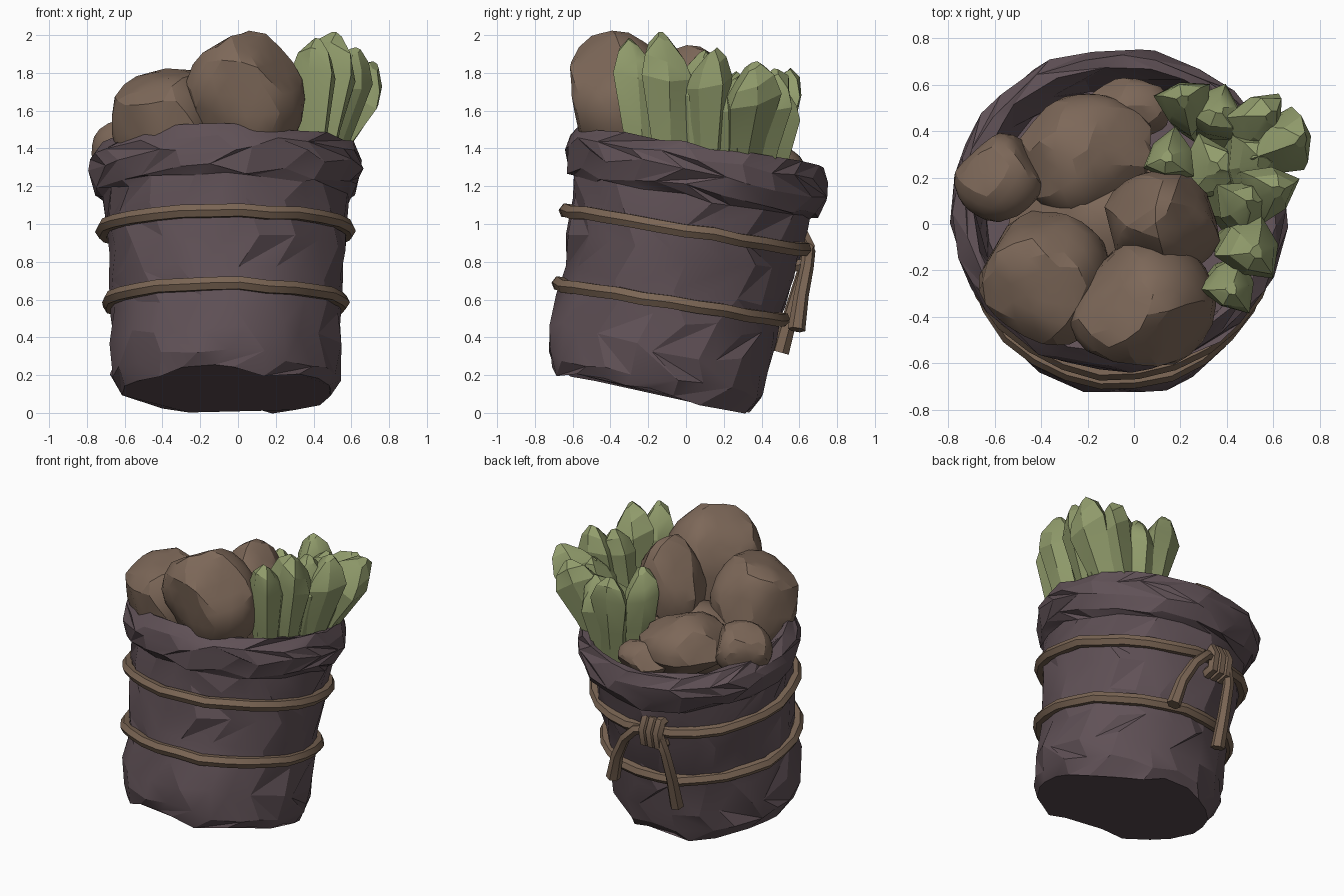
import bpy, bmesh, random
from math import sin, cos, pi, radians
from mathutils import Vector, Matrix

random.seed(7)
if "Cube" in bpy.data.objects:
    bpy.data.objects.remove(bpy.data.objects["Cube"], do_unlink=True)


def material(name, rgb):
    m = bpy.data.materials.new(name)
    m.use_nodes = True
    color = (*rgb, 1)
    m.diffuse_color = color
    bsdf = m.node_tree.nodes["Principled BSDF"]
    bsdf.inputs["Base Color"].default_value = color
    bsdf.inputs["Roughness"].default_value = 0.9
    return m


CLOTH = material("plum cloth", (0.118, 0.083, 0.095))
POTATO = material("potato brown", (0.205, 0.138, 0.099))
LEAF = material("leaf green", (0.285, 0.335, 0.15))
ROPE = material("rope brown", (0.195, 0.13, 0.088))

# The whole sack leans backwards and is slightly flattened front to back
LEAN = (Matrix.Translation((-0.065, -0.182, 0.1)) @ Matrix.Rotation(radians(-11.5), 4, 'X')
        @ Matrix.Diagonal((1, 0.972, 1, 1)))


def jitter(a):
    return random.uniform(-a, a)


def shade(ob, angle):
    bpy.ops.object.select_all(action='DESELECT')
    ob.select_set(True)
    bpy.context.view_layer.objects.active = ob
    bpy.ops.object.shade_smooth_by_angle(angle=radians(angle))


def finish(bm, name, mat, angle):
    bmesh.ops.recalc_face_normals(bm, faces=bm.faces)
    me = bpy.data.meshes.new(name)
    bm.to_mesh(me)
    bm.free()
    me.materials.append(mat)
    ob = bpy.data.objects.new(name, me)
    bpy.context.collection.objects.link(ob)
    shade(ob, angle)
    return ob


def skin(bm, rings):
    """Join rings of vertices with randomly turned triangles and cap the ends."""
    for lo, hi in zip(rings, rings[1:]):
        n = len(lo)
        for i in range(n):
            a, b, c, d = lo[i], lo[(i + 1) % n], hi[(i + 1) % n], hi[i]
            if random.random() < 0.5:
                bm.faces.new((a, b, c))
                bm.faces.new((a, c, d))
            else:
                bm.faces.new((a, b, d))
                bm.faces.new((b, c, d))
    bm.faces.new(rings[0])
    bm.faces.new(rings[-1])


# Sack: crumpled lathe with a folded cuff and a hollow mouth
def sack():
    profile = [(.565, .02), (.61, .1), (.615, .25), (.605, .42), (.61, .58), (.63, .76),
               (.645, .92), (.655, 1.07), (.695, 1.1), (.73, 1.19), (.72, 1.27),
               (.675, 1.34), (.63, 1.33), (.6, 1.2), (.57, 1.08)]
    n = 22
    bm = bmesh.new()
    rings = []
    for k, (r, s) in enumerate(profile):
        ring = []
        for i in range(n):
            t = 2 * pi * (i + k % 2 * 0.5 + jitter(0.32)) / n
            rr = r + jitter(0.016 if k < 8 else 0.01)
            ss = s + jitter(0.012 if k > 9 else 0.03)
            if k > 7:
                ss += 0.02 * sin(t)
            ring.append(bm.verts.new(LEAN @ Vector((rr * cos(t), rr * sin(t), ss))))
        rings.append(ring)
    skin(bm, rings)
    finish(bm, "sack", CLOTH, 18)


# Ropes: bevelled paths
def rope(name, pts, depth, widths=None, cyclic=False):
    cu = bpy.data.curves.new(name, 'CURVE')
    cu.dimensions = '3D'
    cu.bevel_depth = depth
    cu.bevel_resolution = 1
    cu.use_fill_caps = True
    sp = cu.splines.new('POLY')
    sp.points.add(len(pts) - 1)
    for i, (p, q) in enumerate(zip(sp.points, pts)):
        p.co = (*q, 1)
        p.radius = widths[i] if widths else 1
    sp.use_cyclic_u = cyclic
    cu.materials.append(ROPE)
    ob = bpy.data.objects.new(name, cu)
    bpy.context.collection.objects.link(ob)
    bpy.ops.object.select_all(action='DESELECT')
    ob.select_set(True)
    bpy.context.view_layer.objects.active = ob
    bpy.ops.object.convert(target='MESH')
    shade(bpy.context.view_layer.objects.active, 50)


def hoop(name, radius, height):
    pts = []
    for i in range(26):
        t = 2 * pi * i / 26
        r = radius + jitter(0.008)
        z = height + 0.025 * sin(t) + jitter(0.008)
        pts.append(LEAN @ Vector((r * cos(t), r * sin(t), z)))
    rope(name, pts, 0.039, cyclic=True)


# Potatoes: ellipsoids with random flattened sides
def potato(name, centre, size, lean_x=0, lean_y=0):
    bm = bmesh.new()
    bmesh.ops.create_icosphere(bm, subdivisions=3, radius=1.1)
    for _ in range(14):
        d = Vector((jitter(1), jitter(1), jitter(1))).normalized()
        limit = random.uniform(0.84, 0.96)
        for v in bm.verts:
            over = v.co.dot(d) - limit
            if over > 0:
                v.co -= d * over
    turn = Matrix.Rotation(radians(lean_x), 4, 'X') @ Matrix.Rotation(radians(lean_y), 4, 'Y')
    bm.transform(Matrix.Translation(centre) @ turn @ Matrix.Diagonal((*size, 1)))
    finish(bm, name, POTATO, 22)


# Leafy stalks: creased prongs that swell and end in a slanted point
def stalk(name, base, tip, width):
    base, tip = Vector(base), Vector(tip)
    axis = tip - base
    turn = axis.to_track_quat('Z', 'Y')
    bm = bmesh.new()
    rings = []
    spin, slant = jitter(1), jitter(pi)
    for f, r in ((0, .6), (.4, .78), (.75, 1), (.88, .76), (.98, .22)):
        ring = []
        for i in range(6):
            t = 2 * pi * i / 6 + spin
            rr = width * r * (1.08 if i % 2 else 0.8) * random.uniform(0.9, 1.1)
            rise = 0.06 * f * cos(t - slant) * (0.4 if f > 0.95 else 1)
            off = turn @ Vector((rr * cos(t), rr * sin(t), rise))
            ring.append(bm.verts.new(base + axis * f + off))
        rings.append(ring)
    skin(bm, rings)
    finish(bm, name, LEAF, 22)


sack()
hoop("upper_rope", 0.655, 0.885)
hoop("lower_rope", 0.622, 0.495)

# Knot and loose ends at the back
for i, x in enumerate((-.235, -.18, -.125)):
    rope(f"knot_loop_{i + 1}", [(x, .56, .95), (x, .62, .945), (x, .65, .88), (x, .635, .79),
                                (x, .57, .78)], 0.038)
rope("long_rope_end", [(-.18, .61, .88), (-.24, .64, .85), (-.27, .62, .74), (-.28, .56, .54),
                       (-.28, .5, .32)], 0.036, (1, 1, 1, 1.1, 1.3))
rope("short_rope_end", [(-.16, .61, .88), (-.06, .65, .86), (.03, .64, .77), (.11, .61, .62),
                        (.16, .585, .44)], 0.036, (1, 1, 1, 1.1, 1.3))

potato("potato_front", (.03, -.345, 1.66), (.295, .27, .345), 18)
potato("potato_left_front", (-.385, -.23, 1.52), (.26, .29, .33), 8, -8)
potato("potato_middle", (.12, .0, 1.57), (.24, .21, .35), -6, 4)
potato("potato_back", (-.2, .29, 1.36), (.29, .25, .195), -8)
potato("potato_side", (-.58, .2, 1.4), (.18, .175, .16), 0, -10)
potato("potato_small_back", (-.02, .49, 1.29), (.18, .13, .11), -10)
potato("potato_buried", (-.1, .0, 1.3), (.4, .38, .2))

stalks = [((.38, -.22, 1.2), (.42, -.28, 1.98), .125),
          ((.41, -.08, 1.2), (.53, -.12, 2.01), .15),
          ((.39, .06, 1.2), (.51, .08, 1.91), .14),
          ((.42, .12, 1.2), (.62, .14, 1.93), .13),
          ((.4, .24, 1.2), (.56, .26, 1.78), .15),
          ((.38, .27, 1.2), (.73, .36, 1.85), .145),
          ((.34, .35, 1.2), (.6, .46, 1.81), .145),
          ((.25, .43, 1.15), (.21, .53, 1.82), .125),
          ((.31, .41, 1.15), (.36, .5, 1.76), .14),
          ((.2, .28, 1.15), (.14, .29, 1.8), .125),
          ((.32, .2, 1.15), (.34, .24, 1.62), .15)]
for i, (base, tip, width) in enumerate(stalks):
    stalk(f"stalk_{i + 1}", base, tip, width)
